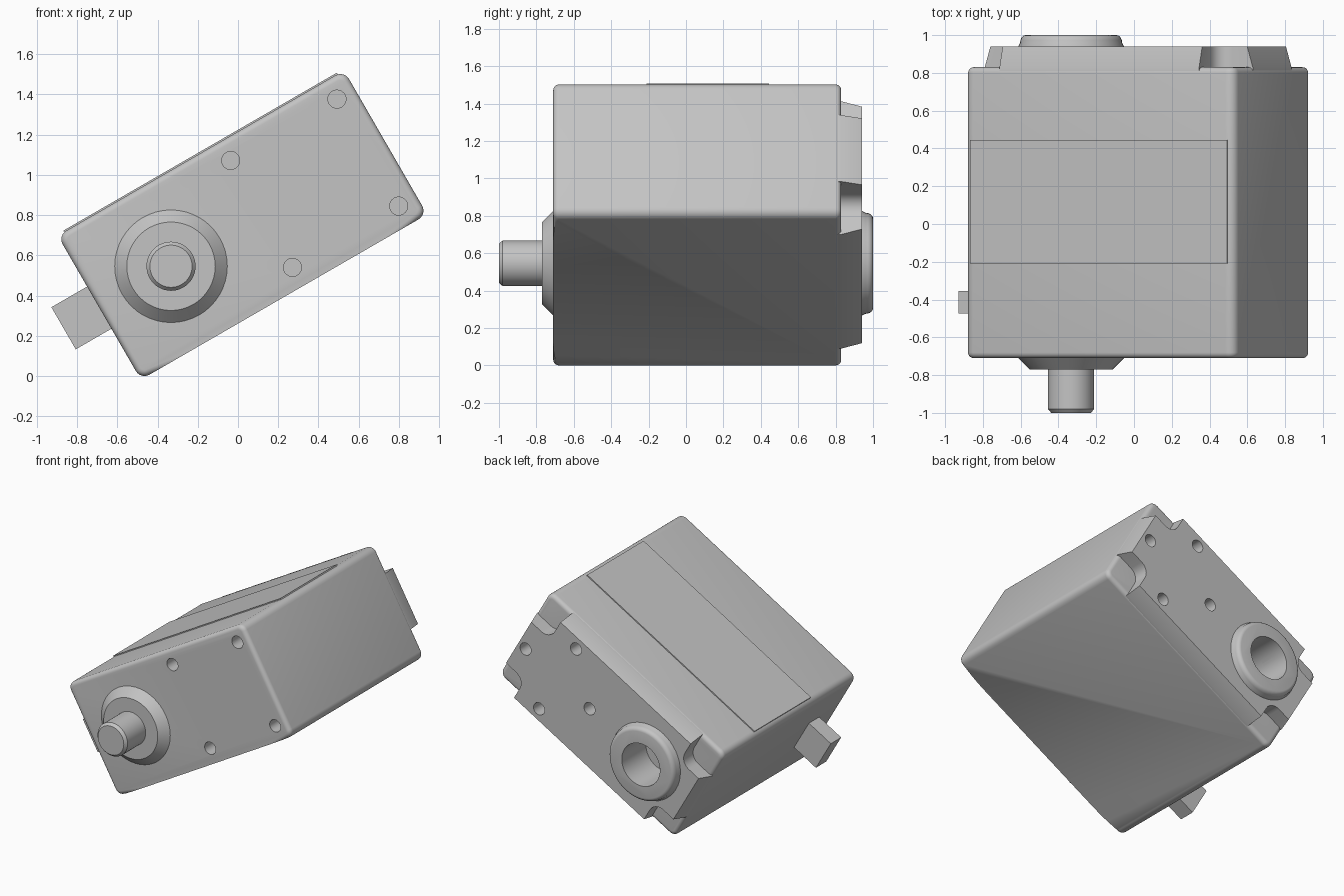
import bpy, bmesh, math
from mathutils import Matrix, Vector

cube = bpy.data.objects.get("Cube")
if cube:
    bpy.data.objects.remove(cube, do_unlink=True)

grey = bpy.data.materials.new("plain grey")
grey.use_nodes = True
grey.diffuse_color = (0.55, 0.55, 0.55, 1)
grey.node_tree.nodes["Principled BSDF"].inputs["Base Color"].default_value = grey.diffuse_color

# Everything is built upright, then tilted into place
TILT = Matrix.Translation((0.022, 0, 0.751)) @ Matrix.Rotation(math.radians(-30), 4, 'Y')
HX, HZ = 0.822, 0.4135        # half length and half height of the case
FRONT, BACK = -0.71, 0.83
SHAFT_X = -0.41


def make(name, bm):
    bmesh.ops.recalc_face_normals(bm, faces=bm.faces)
    bm.transform(TILT)
    mesh = bpy.data.meshes.new(name)
    bm.to_mesh(mesh)
    bm.free()
    mesh.materials.append(grey)
    ob = bpy.data.objects.new(name, mesh)
    bpy.context.collection.objects.link(ob)
    return ob


def box(x0, x1, y0, y1, z0, z1):
    bm = bmesh.new()
    bmesh.ops.create_cube(bm, size=1)
    bm.transform(Matrix.Translation(((x0 + x1) / 2, (y0 + y1) / 2, (z0 + z1) / 2))
                 @ Matrix.Diagonal((x1 - x0, y1 - y0, z1 - z0, 1)))
    return bm


def loft(bm, rings):
    """Skin equal rings of points and cap both ends."""
    loops = [[bm.verts.new(p) for p in ring] for ring in rings]
    n = len(loops[0])
    for a, b in zip(loops, loops[1:]):
        for i in range(n):
            j = (i + 1) % n
            bm.faces.new((a[i], a[j], b[j], b[i]))
    bm.faces.new(loops[0])
    bm.faces.new(loops[-1])


def turned(bm, x, z, profile, sides=48):
    """Turn a (radius, y) profile around an axis parallel to y."""
    turn = [2 * math.pi * i / sides for i in range(sides)]
    loft(bm, [[(x + r * math.cos(t), y, z + r * math.sin(t)) for t in turn]
              for r, y in profile])


def along_y(e):
    d = e.verts[0].co - e.verts[1].co
    return abs(d.y) > 0.5


# Case: rounded long edges, rounded back rim, front rim sharp along the bottom
bm = box(-HX, HX, FRONT, BACK, -HZ, HZ)
bmesh.ops.bevel(bm, geom=[e for e in bm.edges if along_y(e)], offset=0.05,
                segments=6, profile=0.5, affect='EDGES')
rim = []
for e in bm.edges:
    mid = (e.verts[0].co + e.verts[1].co) / 2
    on_back = abs(mid.y - BACK) < 1e-4
    on_front = abs(mid.y - FRONT) < 1e-4 and mid.z > -HZ + 1e-4
    if on_back or on_front:
        rim.append(e)
bmesh.ops.bevel(bm, geom=rim, offset=0.03, segments=5, profile=0.5, affect='EDGES')
case = make("case", bm)


# Back plate: drafted sides, four notched corners with rounded inner corners
def plate_ring(y, hx, hz, nx=0.61, nz=0.205, r=0.08, steps=6):
    arc = [math.pi * (1.5 - 0.5 * i / steps) for i in range(steps + 1)]
    quarter = ([(hx, nz)]
               + [(nx + r + r * math.cos(t), nz + r + r * math.sin(t)) for t in arc]
               + [(nx, hz)])
    flip = quarter[::-1]
    outline = (quarter + [(-x, z) for x, z in flip]
               + [(-x, -z) for x, z in quarter] + [(x, -z) for x, z in flip])
    return [(x, y, z) for x, z in outline]


bm = bmesh.new()
loft(bm, [plate_ring(0.79, 0.819, 0.411), plate_ring(BACK, 0.819, 0.411),
          plate_ring(0.94, 0.785, 0.378)])
back_plate = make("back_plate", bm)

# Back boss with a rounded shoulder
bm = bmesh.new()
shoulder = [(0.24 + 0.03 * math.cos(t), 0.96 + 0.04 * math.sin(t))
            for t in [math.pi / 2 * i / 5 for i in range(6)]]
turned(bm, SHAFT_X, 0, [(0.28, 0.92), (0.28, 0.94)] + shoulder)
back_boss = make("back_boss", bm)

# Screw holes and the back bore, cut by one helper
bm = bmesh.new()
for x in (0.11, 0.72):
    for z in (-0.307, 0.307):
        turned(bm, x, z, [(0.045, FRONT - 0.1), (0.045, FRONT + 0.15)], 24)
for dx, dz in ((1, 0), (-1, 0), (0, 1), (0, -1)):
    turned(bm, 0.42 + 0.3 * dx, 0.3 * dz, [(0.045, 0.76), (0.045, 1.05)], 24)
turned(bm, SHAFT_X, 0, [(0.155, 0.72), (0.155, 1.1)])
cutter = make("hole_cutter", bm)
cutter.hide_render = True
for ob in (case, back_plate, back_boss):
    mod = ob.modifiers.new("holes", 'BOOLEAN')
    mod.operation = 'DIFFERENCE'
    mod.solver = 'EXACT'
    mod.object = cutter
    bpy.context.view_layer.objects.active = ob
    bpy.ops.object.modifier_apply(modifier=mod.name)
bpy.data.objects.remove(cutter, do_unlink=True)

# Front collar and shaft
bm = bmesh.new()
turned(bm, SHAFT_X, 0, [(0.28, FRONT + 0.02), (0.28, FRONT), (0.22, -0.77)])
collar = make("front_collar", bm)
bm = bmesh.new()
turned(bm, SHAFT_X, 0, [(0.122, -0.75), (0.122, -0.98), (0.105, -1.0)])
shaft = make("shaft", bm)

# Label plate on top and connector on the end
label = make("label_plate", box(-0.785, 0.785, -0.21, 0.445, HZ - 0.002, HZ + 0.0075))
connector = make("connector", box(-1.027, -0.8, -0.475, -0.355, -0.121, 0.121))

# Smooth shading with sharp edges kept
bpy.ops.object.select_all(action='DESELECT')
for ob in (case, back_plate, back_boss, collar, shaft, label, connector):
    ob.select_set(True)
bpy.context.view_layer.objects.active = case
bpy.ops.object.shade_smooth_by_angle(angle=math.radians(30))
